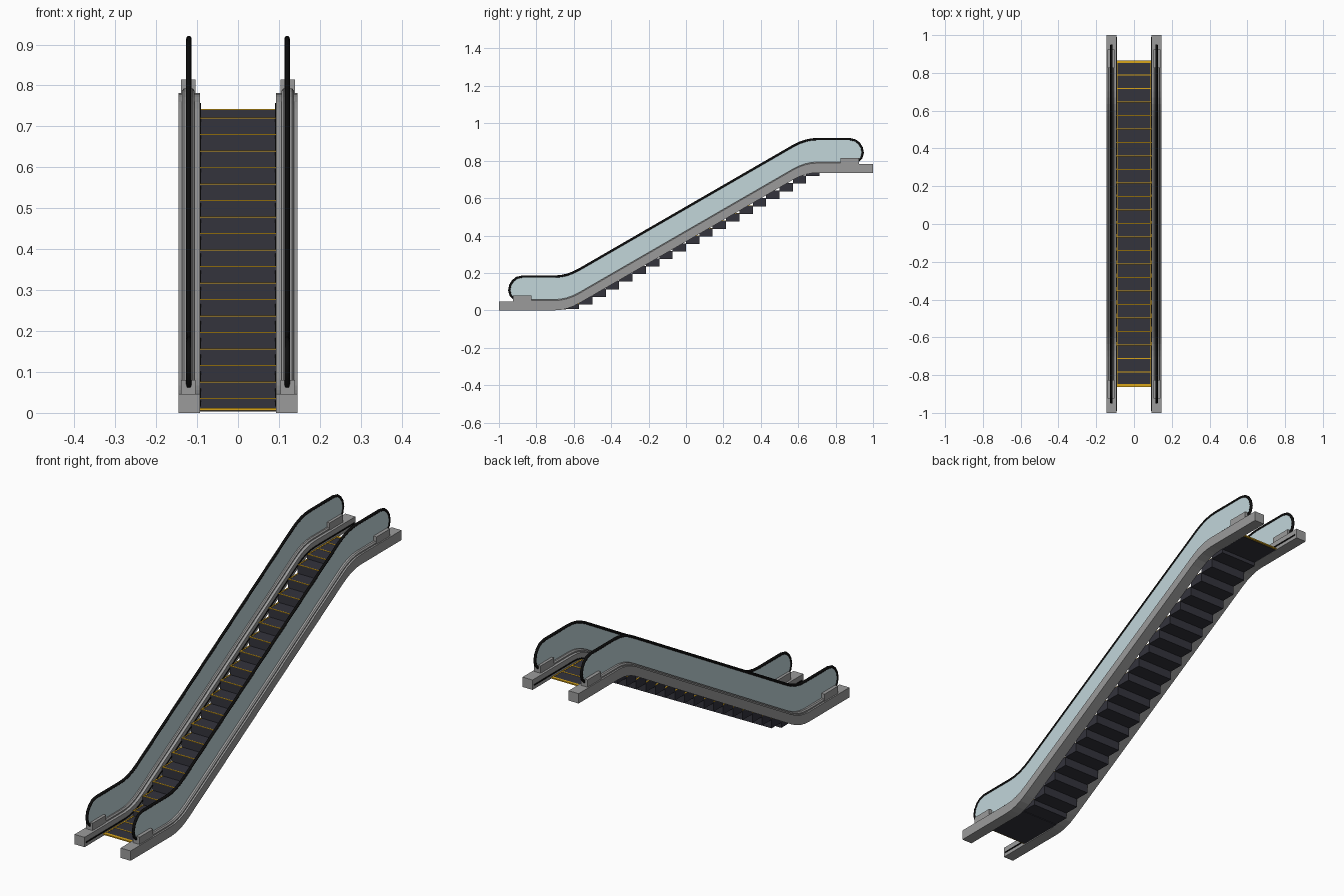
import bpy, bmesh, math

if "Cube" in bpy.data.objects:
    bpy.data.objects.remove(bpy.data.objects["Cube"])

RISE, SLOPE = 0.735, math.tan(math.radians(30))
BEND, HALF = RISE / 2 / SLOPE, 0.065      # bend position and half-length of its curve


def material(name, rgb):
    m = bpy.data.materials.new(name)
    m.diffuse_color = (*rgb, 1)
    m.use_nodes = True
    m.node_tree.nodes["Principled BSDF"].inputs["Base Color"].default_value = m.diffuse_color
    return m


GREY = material("metal_grey", (0.33, 0.33, 0.33))
GLASS = material("pale_glass", (0.54, 0.67, 0.70))
BLACK = material("rubber_black", (0.004, 0.004, 0.004))
DARK = material("step_dark", (0.033, 0.033, 0.045))
YELLOW = material("safety_yellow", (0.70, 0.38, 0.01))


def base_z(y):
    """Height of the truss underside: flat, curved, sloped, curved, flat."""
    if y > 0:
        return RISE - base_z(-y) if y > 1e-9 else RISE / 2
    d = y + BEND
    if d <= -HALF:
        return 0.0
    if d < HALF:
        return SLOPE * (d + HALF) ** 2 / (4 * HALF)
    return SLOPE * d


BENDS = [-BEND + HALF * t for t in (-1, -0.5, 0, 0.5, 1)]
BENDS += [-y for y in reversed(BENDS)]


def make(name, bm, mat, mirror=True):
    bmesh.ops.recalc_face_normals(bm, faces=bm.faces)
    me = bpy.data.meshes.new(name)
    bm.to_mesh(me)
    bm.free()
    me.materials.append(mat)
    ob = bpy.data.objects.new(name, me)
    bpy.context.collection.objects.link(ob)
    if mirror:
        ob.modifiers.new("mirror", 'MIRROR').use_mirror_merge = False
    return ob


def add_box(bm, x0, x1, y0, y1, z0, z1):
    v = [bm.verts.new((x, y, z)) for z in (z0, z1)
         for x, y in ((x0, y0), (x1, y0), (x1, y1), (x0, y1))]
    for f in ((0, 1, 2, 3), (4, 5, 6, 7), (0, 1, 5, 4), (1, 2, 6, 5), (2, 3, 7, 6), (3, 0, 4, 7)):
        bm.faces.new([v[i] for i in f])


def sweep(name, section, end, mat):
    """Run an x/z cross-section along the escalator line from -end to end."""
    bm = bmesh.new()
    rings = [[bm.verts.new((x, y, base_z(y) + z)) for x, z in section]
             for y in [-end] + BENDS + [end]]
    n = len(section)
    for a, b in zip(rings, rings[1:]):
        for i in range(n):
            bm.faces.new((a[i], a[(i + 1) % n], b[(i + 1) % n], b[i]))
    bm.faces.new(rings[0])
    bm.faces.new(rings[-1])
    return make(name, bm, mat)


# side truss, glass holder trim and brush strip
sweep("side_base", [(0.093, 0), (0.145, 0), (0.145, 0.046), (0.093, 0.046)], 1.0, GREY)
sweep("glass_trim", [(0.106, 0.044), (0.137, 0.044), (0.137, 0.052), (0.132, 0.058),
                     (0.111, 0.058), (0.106, 0.052)], 0.925, GREY)
sweep("brush_strip", [(0.0905, 0.016), (0.094, 0.016), (0.094, 0.022), (0.0905, 0.022)], 0.99, BLACK)

# handrail inlet blocks
bm = bmesh.new()
for s, z in ((-1, 0), (1, RISE)):
    add_box(bm, 0.104, 0.139, *sorted((s * 0.825, s * 0.925)), z + 0.04, z + 0.08)
make("inlet_blocks", bm, GREY)

# handrail line: rounded newel, along the slope, rounded newel
newel = [(-0.922, 0.066), (-0.938, 0.082), (-0.945, 0.107), (-0.939, 0.135),
         (-0.925, 0.157), (-0.905, 0.173), (-0.875, 0.18)]
rail = newel + [(y, base_z(y) + 0.18) for y in BENDS]
rail += [(-y, z + RISE) for y, z in reversed(newel)]

# glass balustrade filling the handrail line
bm = bmesh.new()
lower = [(y, base_z(y) + 0.05) for y in [-0.92] + BENDS + [0.92]]
outline = rail + lower[::-1]
face = bm.faces.new([bm.verts.new((0.117, y, z)) for y, z in outline])
ext = bmesh.ops.extrude_face_region(bm, geom=[face], use_keep_orig=True)
bmesh.ops.translate(bm, vec=(0.006, 0, 0),
                    verts=[g for g in ext["geom"] if isinstance(g, bmesh.types.BMVert)])
make("glass_balustrade", bm, GLASS)

# handrails
cu = bpy.data.curves.new("handrails", 'CURVE')
cu.dimensions = '3D'
cu.bevel_depth, cu.bevel_resolution, cu.use_fill_caps = 0.0065, 2, True
for x in (-0.12, 0.12):
    sp = cu.splines.new('POLY')
    sp.points.add(len(rail) - 1)
    for p, (y, z) in zip(sp.points, rail):
        p.co = (x, y, z, 1)
cu.materials.append(BLACK)
bpy.context.collection.objects.link(bpy.data.objects.new("handrails", cu))

# steps with yellow edge strips; each step reaches down to the tread before it
COUNT, START, W = 24, -0.857, 0.0925
DEPTH = -2 * START / COUNT


def tread(k):
    if k < 3:
        return 0.01
    return 0.035 + 0.0403 * (k - 3) if k < 21 else 0.741


steps, lines = bmesh.new(), bmesh.new()
for k in range(COUNT):
    y0, y1, z = START + k * DEPTH, START + (k + 1) * DEPTH, tread(k)
    add_box(steps, -W, W, y0, y1, min(tread(k - 1), z - 0.003) - 0.003, z)
    add_box(lines, -W, W, y0 - 0.0005, y0 + 0.005, z - 0.001, z + 0.001)
    for x in (-W, W - 0.006):
        add_box(lines, x, x + 0.006, y0 + 0.005, y1, z - 0.001, z + 0.001)
make("steps", steps, DARK, False)
make("step_edge_lines", lines, YELLOW, False)

# comb plates at both landings
bm = bmesh.new()
add_box(bm, -W, W, START - 0.006, START + 0.009, 0.006, 0.0115)
add_box(bm, -W, W, -START - 0.004, -START + 0.008, 0.737, 0.7425)
make("comb_plates", bm, YELLOW, False)
